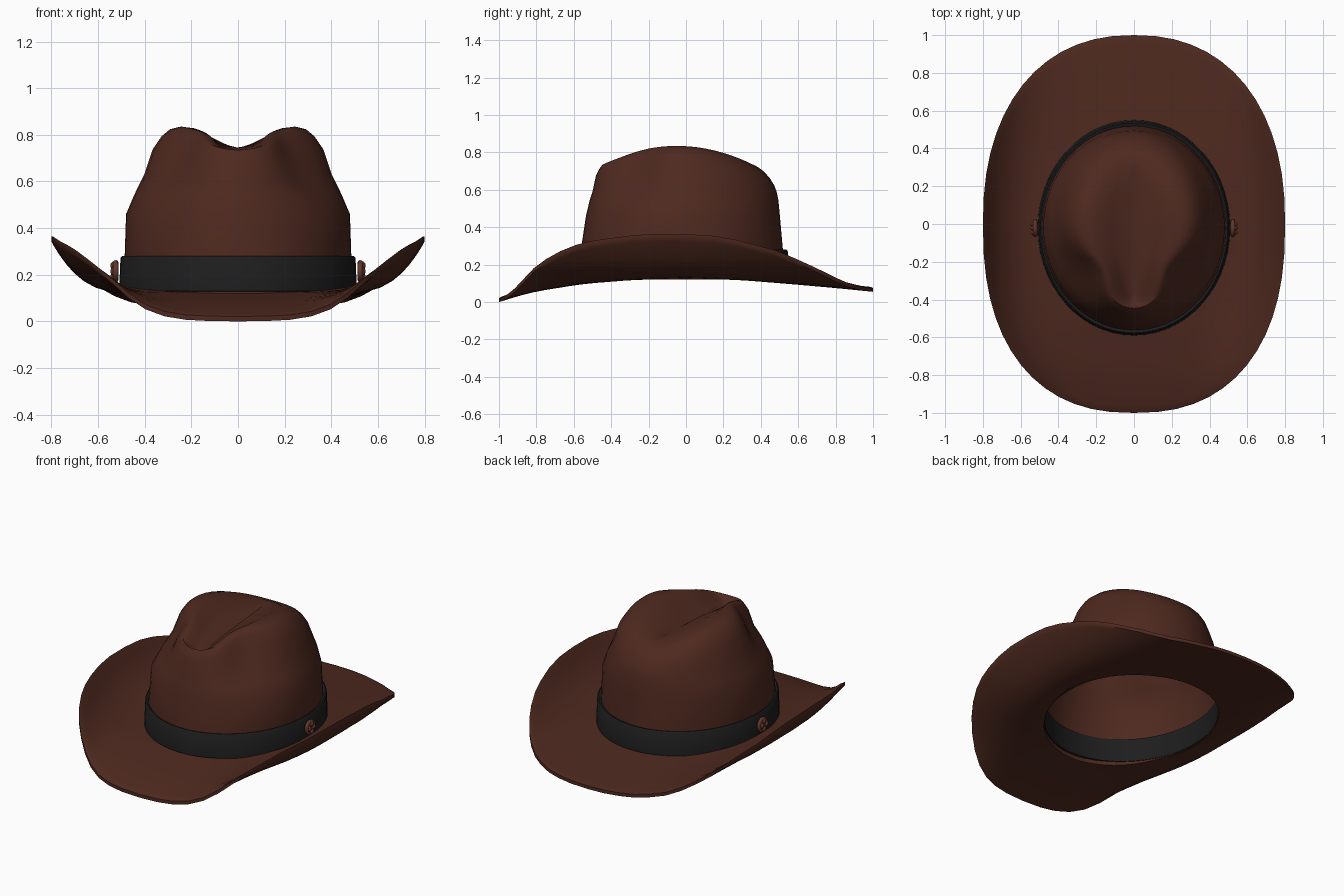
import bpy, bmesh, math

if "Cube" in bpy.data.objects:
    bpy.data.objects.remove(bpy.data.objects["Cube"])

N = 56  # sides around the hat


def material(name, rgb):
    m = bpy.data.materials.new(name)
    m.diffuse_color = (*rgb, 1)
    m.use_nodes = True
    m.node_tree.nodes["Principled BSDF"].inputs["Base Color"].default_value = m.diffuse_color
    return m


FELT = material("brown_felt", (0.075, 0.022, 0.0135))
RIBBON = material("black_ribbon", (0.0125, 0.0125, 0.0125))
KNOT = material("copper_leather", (0.12, 0.038, 0.023))


def lerp_table(table, v):
    for (a, za), (b, zb) in zip(table, table[1:]):
        if v <= b:
            return za + (zb - za) * max(0, v - a) / (b - a)
    return table[-1][1]


def smooth(ob, deg):
    bpy.ops.object.select_all(action='DESELECT')
    ob.select_set(True)
    bpy.context.view_layer.objects.active = ob
    bpy.ops.object.shade_smooth_by_angle(angle=math.radians(deg))


def loft(name, rings, mat, wrap=False, cap=False):
    """Skin a list of rings of N points each."""
    bm = bmesh.new()
    vs = [[bm.verts.new(p) for p in r] for r in rings]
    pairs = list(zip(vs, vs[1:])) + ([(vs[-1], vs[0])] if wrap else [])
    for lo, hi in pairs:
        for i in range(N):
            j = (i + 1) % N
            bm.faces.new((lo[i], lo[j], hi[j], hi[i]))
    if cap:
        bm.faces.new(vs[-1])
    bmesh.ops.recalc_face_normals(bm, faces=bm.faces)
    me = bpy.data.meshes.new(name)
    bm.to_mesh(me)
    bm.free()
    me.materials.append(mat)
    ob = bpy.data.objects.new(name, me)
    bpy.context.collection.objects.link(ob)
    smooth(ob, 50)
    return ob


ANG = [2 * math.pi * i / N for i in range(N)]


def oval(a, rx, yf, yb):
    return rx * math.cos(a), (yf + yb) / 2 + (yb - yf) / 2 * math.sin(a)


# Brim: a sheet bent down to front and back, with the sides curled up
RIM_Z = [(-1, .025), (-.97, .035), (-.93, .062), (-.88, .115), (-.8, .2), (-.7, .265),
         (-.55, .325), (-.3, .36), (-.1, .373), (.2, .355), (.5, .275),
         (.7, .185), (.85, .11), (.95, .085), (1, .08)]
SHEET_Z = [(-1, .025), (-.9, .056), (-.8, .082), (-.55, .122), (-.3, .142), (0, .153),
           (.3, .142), (.55, .122), (.8, .1), (1, .08)]


def brim_point(a, t, bottom):
    c, s = math.cos(a), math.sin(a)
    e = 2 / (2.38 if s < 0 else 2.27)  # front is a little squarer
    ox = .8 * math.copysign(abs(c) ** e, c)
    oy = math.copysign(abs(s) ** e, s)
    ix, iy = oval(a, .478, -.565, .52)
    x, y = ix + (ox - ix) * t, iy + (oy - iy) * t
    curl = lerp_table(RIM_Z, oy) - lerp_table(SHEET_Z, oy)
    z = lerp_table(SHEET_Z, y) + curl * t ** 2.7
    return x, y, z - (.025 if bottom else 0)


STEPS = [0, .15, .3, .45, .6, .72, .82, .91, .97]
brim_rings = [[brim_point(a, t, False) for a in ANG] for t in STEPS]
rim = [brim_point(a, 1, False) for a in ANG]
brim_rings.append([(x, y, z - .004) for x, y, z in rim])
brim_rings.append([(x, y, z - .025) for x, y, z in rim])
brim_rings += [[brim_point(a, t, True) for a in ANG] for t in reversed(STEPS)]
loft("brim", brim_rings, FELT, wrap=True)


# Crown: walls, pinched shoulders, ridge, then down into the centre crease
def ridge_z(x, y):
    z = .835 - .6 * (y + .05) ** 2
    if y < 0:  # opening of the crease at the front
        z -= .045 * math.exp(-(x / .09) ** 2)
    return z


def crease_z(x, y):
    return .75 - .4 * min(0, y) ** 2 - .5 * max(0, y - .2) ** 2


def crown_ring(rx, yf, yb, zfun, pinch=0):
    pts = []
    for a in ANG:
        x, y = oval(a, rx, yf, yb)
        # finger dents on both front quarters
        side = math.asin(max(-1, min(1, math.sin(a))))
        k = 1 - pinch * math.exp(-((side + .68) / .4) ** 2)
        x, y = x * k, y * (1 - (1 - k) * .6)
        pts.append((x, y, zfun(x, y)))
    return pts


def flat(z):
    return lambda x, y: z


def shoulder(drop):
    """Below the ridge, less so towards front and back."""
    return lambda x, y: .835 - .6 * (y + .05) ** 2 - drop * (1 - 2.2 * y * y)


def halfway(x, y):
    return .5 * ridge_z(x, y) + .5 * crease_z(x, y)


crown_rings = [
    crown_ring(.488, -.572, .53, flat(.12)),
    crown_ring(.486, -.562, .518, flat(.28)),
    crown_ring(.48, -.535, .502, flat(.46)),
    crown_ring(.445, -.515, .494, flat(.545), .05),
    crown_ring(.405, -.50, .484, lambda x, y: .63 - .16 * y * y, .14),
    crown_ring(.37, -.482, .472, shoulder(.095), .23),
    crown_ring(.332, -.465, .447, shoulder(.04), .26),
    crown_ring(.295, -.447, .415, shoulder(.01), .25),
    crown_ring(.25, -.43, .385, ridge_z, .22),
    crown_ring(.195, -.42, .355, lambda x, y: ridge_z(x, y) - .006, .18),
    crown_ring(.12, -.41, .33, halfway, .12),
    crown_ring(.035, -.40, .30, crease_z),
]
loft("crown", crown_rings, FELT, cap=True)


# Ribbon band, also showing inside the crown
def band_ring(off, z):
    return [(*oval(a, .49 + off, -.57 - off, .53 + off), z) for a in ANG]


loft("hat_band", [band_ring(.02, .13), band_ring(.014, .272), band_ring(.006, .28),
                  band_ring(-.014, .272), band_ring(-.014, .125)], RIBBON, wrap=True)


# Small knotted ring on each side of the band
def finish(name):
    ob = bpy.context.object
    ob.name = name
    ob.data.materials.append(KNOT)
    smooth(ob, 60)
    return ob


for side, sx in (("left", -1), ("right", 1)):
    bpy.ops.mesh.primitive_torus_add(major_segments=16, minor_segments=8,
                                     major_radius=.036, minor_radius=.012,
                                     location=(sx * .524, -.022, .215),
                                     rotation=(0, math.pi / 2, 0))
    finish(side + "_ring")
    for i, (dy, dz) in enumerate(((0, .024), (0, -.024), (-.024, 0), (.02, 0))):
        bpy.ops.mesh.primitive_uv_sphere_add(segments=10, ring_count=6, radius=.017,
                                             location=(sx * .53, -.022 + dy, .215 + dz))
        ob = finish(f"{side}_knot_{i + 1}")
        ob.scale = (1.1, .8, 1.1)
